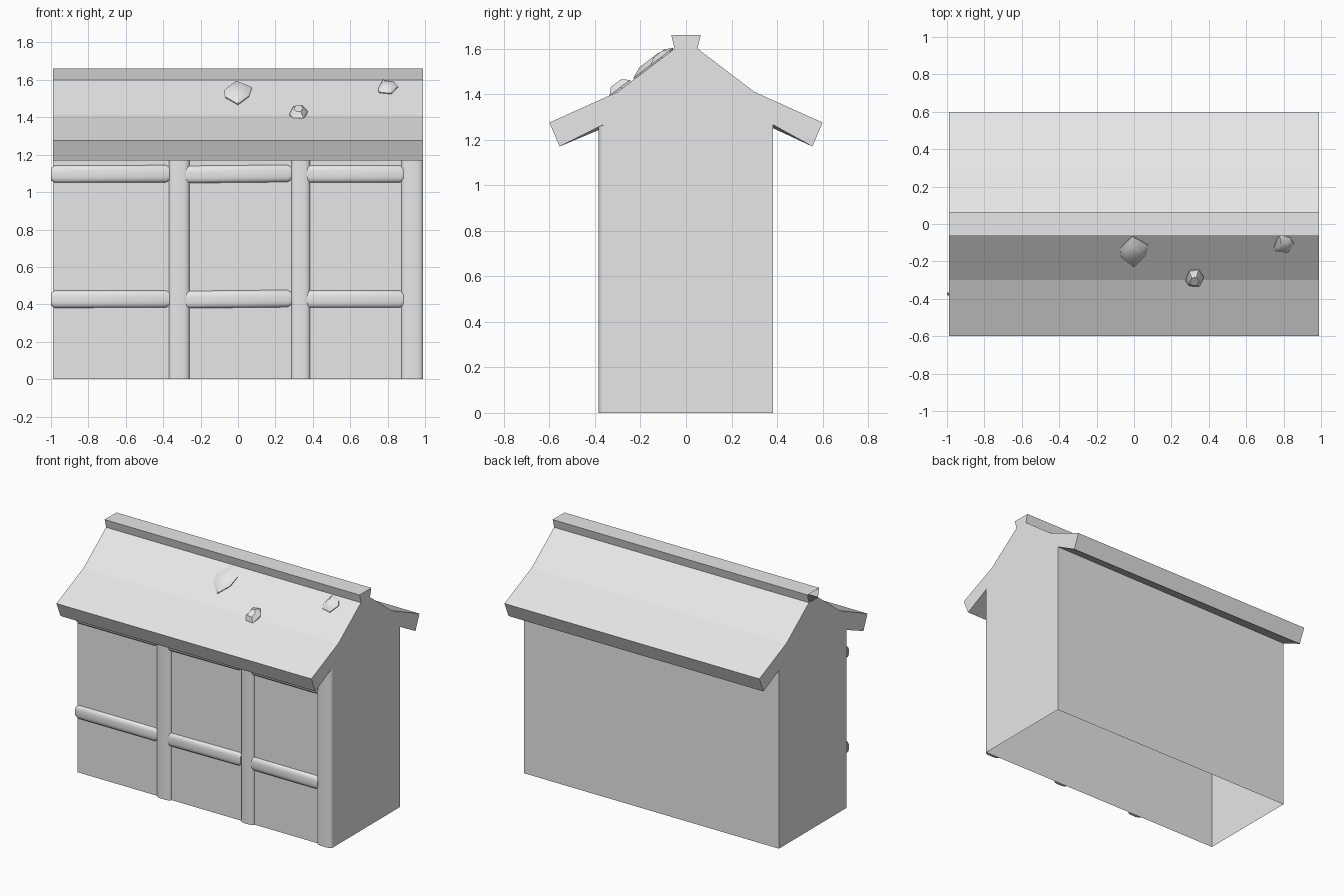
import bpy, bmesh, math
from mathutils import Vector

cube = bpy.data.objects.get("Cube")
if cube:
    bpy.data.objects.remove(cube, do_unlink=True)

grey = bpy.data.materials.new("plain_grey")
grey.use_nodes = True
grey.diffuse_color = (0.8, 0.8, 0.8, 1)
grey.node_tree.nodes["Principled BSDF"].inputs["Base Color"].default_value = (0.8, 0.8, 0.8, 1)

HALF = 0.99      # half length of the building
FRONT = -0.365   # front wall plane
BACK = 0.383     # back wall plane


def finish(name, bm, angle=None, outward=True):
    if outward:
        bmesh.ops.recalc_face_normals(bm, faces=bm.faces)
    mesh = bpy.data.meshes.new(name)
    bm.to_mesh(mesh)
    bm.free()
    obj = bpy.data.objects.new(name, mesh)
    bpy.context.collection.objects.link(obj)
    mesh.materials.append(grey)
    if angle:
        bpy.ops.object.select_all(action='DESELECT')
        obj.select_set(True)
        bpy.context.view_layer.objects.active = obj
        bpy.ops.object.shade_smooth_by_angle(angle=math.radians(angle))
    return obj


def bridge(bm, a, b, closed=True):
    n = len(a)
    for i in range(n if closed else n - 1):
        j = (i + 1) % n
        bm.faces.new((a[i], a[j], b[j], b[i]))


# Walls and roof: one gable outline swept along x, open underneath
slope = [(0.05, 1.60), (0.30, 1.41), (0.60, 1.275), (0.555, 1.17)]
outline = [(BACK, 0), (BACK, 1.265)] + slope[::-1] + [(0.065, 1.66), (-0.065, 1.66)]
outline += [(-y, z) for y, z in slope] + [(FRONT, 1.265), (FRONT, 0)]
bm = bmesh.new()
ends = []
for x in (-HALF, HALF):
    # the eaves meet the wall slightly lower at one end
    drop = 0.015 if x < 0 else 0
    ends.append([bm.verts.new((x, y, z - (drop if z == 1.265 else 0))) for y, z in outline])
left_end, right_end = ends[1], ends[0]
bridge(bm, left_end, right_end, closed=False)
for ring in ends:
    bm.faces.new(ring[:6] + ring[8:])
bm.faces.new(left_end[5:9])     # the ridge is closed at one end only
finish("walls_and_roof", bm)

# Shallow rounded half section shared by posts and rails: (across, depth)
SECTION = [(-1, 0), (-0.92, 0.5), (-0.7, 0.85), (-0.35, 1),
           (0.35, 1), (0.7, 0.85), (0.92, 0.5), (1, 0)]


def batten(name, start, end, half_width, depth, upright, taper):
    """Half-round strip on the front wall from start to end, given as (x, z)."""
    a, b = Vector(start), Vector(end)
    step = (b - a).normalized() * 0.02
    stations = [(a, taper), (a + step, 1), (b - step, 1), (b, taper)]
    bm = bmesh.new()
    rings = []
    for p, s in stations:
        ring = []
        for u, d in SECTION:
            dx, dz = (u * half_width * s, 0) if upright else (0, u * half_width * s)
            ring.append(bm.verts.new((p.x + dx, FRONT - d * depth * s, p.y + dz)))
        rings.append(ring)
    for r, q in zip(rings, rings[1:]):
        bridge(bm, r, q)
    bm.faces.new(rings[0])
    bm.faces.new(rings[-1])
    return finish(name, bm, 50)


# Posts
for i, (x, w) in enumerate([(-0.315, 0.055), (0.335, 0.05), (0.932, 0.058)]):
    batten(f"front_post_{i + 1}", (x, 0), (x, 1.262), w, 0.02, True, 1)

# Rails, in two rows between the posts
spans = [(-1.0, -0.365, 0.002), (-0.29, 0.285, 0.006), (0.36, 0.885, 0)]
for row, z in (("lower", 0.428), ("upper", 1.097)):
    for i, (x0, x1, rise) in enumerate(spans):
        batten(f"{row}_rail_{i + 1}", (x0, z - rise / 2), (x1, z + rise / 2),
               0.046, 0.02, False, 0.72)


# Stones set into the front roof slope
def stone(name, points, height):
    run, fall = slope[1][0] - slope[0][0], slope[0][1] - slope[1][1]
    normal = Vector((0, -fall, run)).normalized()
    base = [Vector((x, -slope[0][0] - (slope[0][1] - z) * run / fall, z)) for x, z in points]
    mid = sum(base, Vector()) / len(base)
    bm = bmesh.new()
    rings = []
    for scale, lift in ((0.95, -0.02), (1.0, 0.25 * height), (0.5, height)):
        rings.append([bm.verts.new(mid + (p - mid) * scale + normal * lift) for p in base])
    bridge(bm, rings[0], rings[1])
    bridge(bm, rings[1], rings[2])
    bm.faces.new(rings[0])
    bm.faces.new(rings[2])
    return finish(name, bm, 40)


stone("large_stone", [(-0.075, 1.54), (-0.01, 1.59), (0.075, 1.555),
                      (0.06, 1.51), (0, 1.465), (-0.07, 1.505)], 0.028)
stone("low_stone", [(0.275, 1.41), (0.295, 1.45), (0.345, 1.455),
                    (0.373, 1.425), (0.35, 1.387), (0.295, 1.39)], 0.035)
stone("end_stone", [(0.748, 1.545), (0.775, 1.597), (0.835, 1.585),
                    (0.855, 1.56), (0.82, 1.523), (0.755, 1.53)], 0.025)
